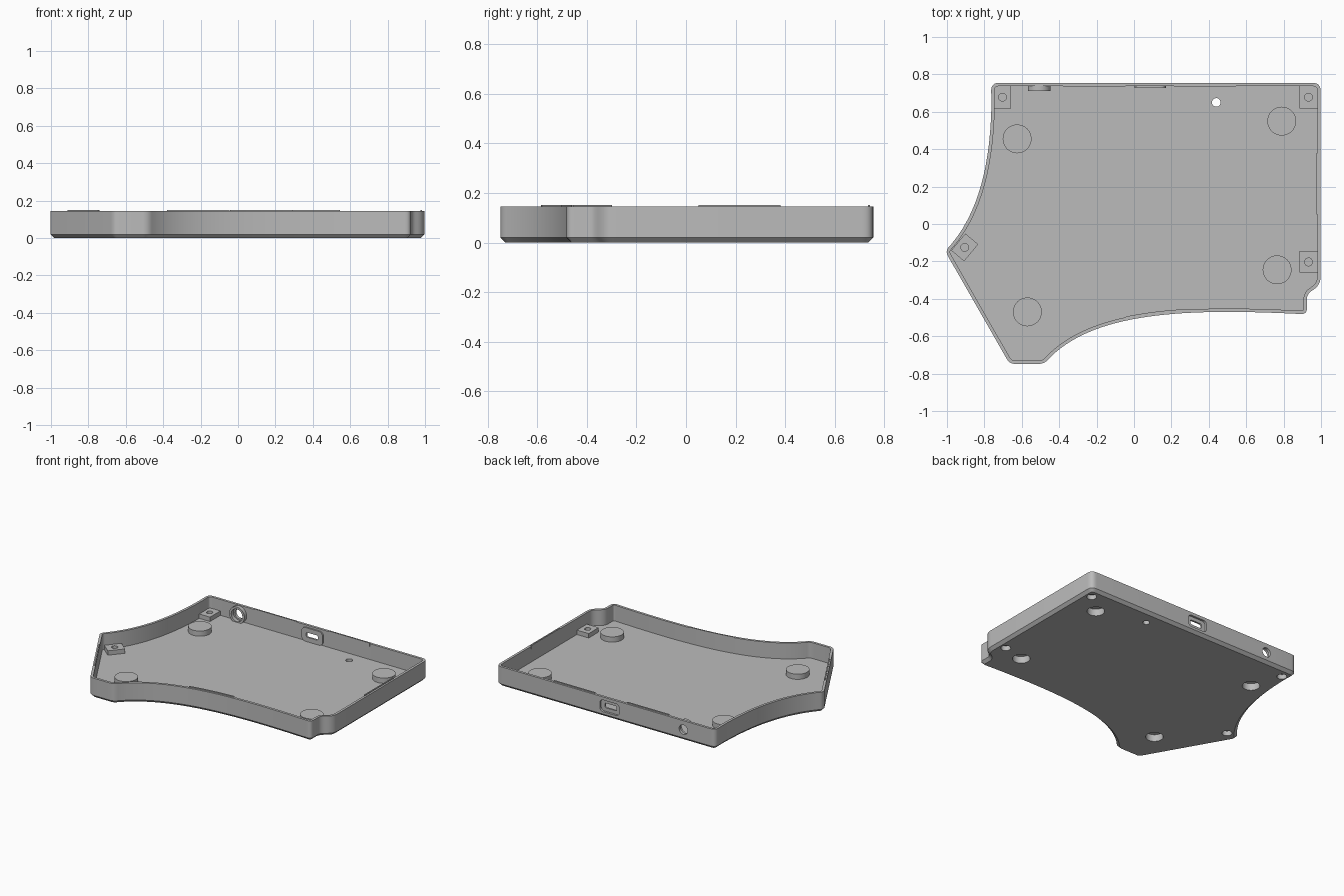
import bpy
import bmesh
from math import sin, cos, pi, radians
from mathutils import Vector, Matrix

if "Cube" in bpy.data.objects:
    bpy.data.objects.remove(bpy.data.objects["Cube"], do_unlink=True)

# One grey plastic for everything
grey = bpy.data.materials.new("grey plastic")
grey.use_nodes = True
grey.diffuse_color = (0.5, 0.5, 0.5, 1)
grey.node_tree.nodes["Principled BSDF"].inputs["Base Color"].default_value = (0.5, 0.5, 0.5, 1)

WALL, CHAMFER, FLOOR, RIM = 0.018, 0.02, 0.03, 0.145
BACK, PORT_Z = 0.755, 0.08


def stack(name, loops):
    """Closed solid through a stack of matching loops, capped at both ends."""
    bm = bmesh.new()
    rings = [[bm.verts.new(p) for p in loop] for loop in loops]
    count = len(rings[0])
    for low, high in zip(rings, rings[1:]):
        for i in range(count):
            j = (i + 1) % count
            bm.faces.new((low[i], low[j], high[j], high[i]))
    bm.faces.new(rings[0][::-1])
    bm.faces.new(rings[-1])
    bmesh.ops.recalc_face_normals(bm, faces=bm.faces)
    mesh = bpy.data.meshes.new(name)
    bm.to_mesh(mesh)
    bm.free()
    mesh.materials.append(grey)
    obj = bpy.data.objects.new(name, mesh)
    bpy.context.collection.objects.link(obj)
    return obj


def flat(points, z):
    return [(p[0], p[1], z) for p in points]


def prism(name, points, z0, z1):
    return stack(name, [flat(points, z0), flat(points, z1)])


def circle(x, y, r, n=40):
    return [(x + r * cos(2 * pi * i / n), y + r * sin(2 * pi * i / n)) for i in range(n)]


def rectangle(x, y, w, d, angle=0):
    turn = Matrix.Rotation(radians(angle), 2)
    return [Vector((x, y)) + turn @ Vector((sx * w / 2, sy * d / 2))
            for sx, sy in ((-1, -1), (1, -1), (1, 1), (-1, 1))]


def rounded(x, z, w, h, r):
    """Rounded rectangle for the ports."""
    pts = []
    for k, (sx, sy) in enumerate(((1, 1), (-1, 1), (-1, -1), (1, -1))):
        for i in range(7):
            a = (k + i / 6) * pi / 2
            pts.append((x + sx * (w / 2 - r) + r * cos(a), z + sy * (h / 2 - r) + r * sin(a)))
    return pts


def across(name, points, y0, y1):
    """Prism running through the back wall."""
    return stack(name, [[(p[0], y, p[1]) for p in points] for y in (y0, y1)])


def curve(a, b, c, d, n):
    a, b, c, d = map(Vector, (a, b, c, d))
    return [a * (1 - t) ** 3 + 3 * b * t * (1 - t) ** 2 + 3 * c * t * t * (1 - t) + d * t ** 3
            for t in (i / n for i in range(n + 1))]


def soften(corners, n=7):
    """Round every corner that carries a tangent length."""
    out = []
    for i, (p, t) in enumerate(corners):
        if not t:
            out.append(p)
            continue
        a = p + (corners[i - 1][0] - p).normalized() * t
        b = p + (corners[(i + 1) % len(corners)][0] - p).normalized() * t
        out += [a * (1 - s) ** 2 + 2 * p * s * (1 - s) + b * s * s
                for s in (k / n for k in range(n + 1))]
    return out


def inset(points, d):
    out = []
    for i, p in enumerate(points):
        u = (p - points[i - 1]).normalized()
        v = (points[(i + 1) % len(points)] - p).normalized()
        m, n = Vector((-u.y, u.x)), Vector((-v.y, v.x))
        out.append(p + (m + n) / (1 + m.dot(n)) * d)
    return out


def carve(target, cutters):
    for c in cutters:
        mod = target.modifiers.new("cut", "BOOLEAN")
        mod.operation, mod.solver, mod.object = "DIFFERENCE", "EXACT", c
    bpy.context.view_layer.update()
    graph = bpy.context.evaluated_depsgraph_get()
    mesh = bpy.data.meshes.new_from_object(target.evaluated_get(graph))
    target.modifiers.clear()
    target.data = mesh


# Tray outline, counterclockwise from the back left corner of the model
side = curve((-0.762, 0.66), (-0.765, 0.35), (-0.82, 0.05), (-1.01, -0.145), 16)
front = curve((-0.48, -0.748), (-0.24, -0.46), (0.3, -0.45), (0.925, -0.483), 36)
corners = [(Vector((0.998, BACK)), 0.045), (Vector((-0.765, BACK)), 0.045)]
corners += [(p, 0) for p in side[:-1]] + [(side[-1], 0.03)]
corners += [(Vector((-0.665, -0.748)), 0.03), (front[0], 0.03)]
corners += [(p, 0) for p in front[1:-1]] + [(front[-1], 0.034)]
corners += [(Vector((0.924, -0.375)), 0.03), (Vector((0.998, -0.325)), 0.045)]
outline = soften(corners)
inner = inset(outline, WALL)

tray = stack("tray", [flat(inset(outline, CHAMFER), 0), flat(outline, CHAMFER),
                      flat(outline, RIM), flat(inner, RIM), flat(inner, FLOOR)])
parts, cutters = [tray], []

# Round foot housings, hollow from below
for i, (x, y) in enumerate(((-0.625, 0.455), (0.79, 0.55), (0.765, -0.245), (-0.57, -0.47))):
    foot = prism(f"foot_housing_{i}", circle(x, y, 0.077), FLOOR - 0.004, 0.068)
    hole = prism("foot_cutter", circle(x, y, 0.058), -0.02, 0.05)
    carve(foot, [hole])
    parts.append(foot)
    cutters.append(hole)

# Screw pads with a wider recess below and a pilot hole above
pads = ((-0.703, 0.678, 0.09, 0.12, 0), (0.933, 0.678, 0.096, 0.12, 0),
        (0.933, -0.203, 0.096, 0.115, 0), (-0.905, -0.125, 0.09, 0.118, -40))
for i, (x, y, w, d, angle) in enumerate(pads):
    pad = prism(f"screw_pad_{i}", rectangle(x, y, w, d, angle), FLOOR - 0.004, 0.062)
    recess = prism("recess_cutter", circle(x, y, 0.033), -0.02, 0.034)
    pilot = prism("pilot_cutter", circle(x, y, 0.021), 0.039, 0.1)
    carve(pad, [recess, pilot])
    parts.append(pad)
    cutters += [recess, pilot]

# Reset hole through the floor
cutters.append(prism("reset_cutter", circle(0.44, 0.65, 0.023), -0.02, 0.1))

# Round jack port with a collar inside
jack = across("jack_collar", circle(-0.507, PORT_Z, 0.061), 0.71, BACK - 0.008)
jack_cuts = [across("jack_cutter", circle(-0.507, PORT_Z, 0.034), 0.6, 0.85),
             across("jack_seat_cutter", circle(-0.507, PORT_Z, 0.045), 0.6, 0.735)]
carve(jack, jack_cuts)

# Plug port: inner plate, outer recess and slot
plate = across("plug_plate", rounded(0.087, PORT_Z, 0.17, 0.1, 0.03), 0.727, BACK - 0.004)
plug_cuts = [across("plug_recess_cutter", rounded(0.087, PORT_Z, 0.155, 0.085, 0.025), 0.74, 0.85),
             across("plug_cutter", rounded(0.087, PORT_Z, 0.095, 0.034, 0.01), 0.6, 0.85)]
carve(plate, plug_cuts)
parts += [jack, plate]
cutters += [jack_cuts[0]] + plug_cuts
carve(tray, cutters)
for c in cutters + jack_cuts[1:]:
    bpy.data.objects.remove(c, do_unlink=True)

# Snap strips standing just above the rim
straight = {"back_strip_right": ((-0.38, 0.738), (-0.045, 0.738)),
            "back_strip_left": ((0.215, 0.738), (0.545, 0.738)),
            "side_strip_left": ((0.981, 0.05), (0.981, 0.38)),
            "side_strip_right": ((-0.907, -0.3), (-0.745, -0.583))}
for name, (a, b) in straight.items():
    a, b = Vector(a), Vector(b)
    u = (b - a).normalized() * 0.004
    n = Vector((-u.y, u.x))
    parts.append(prism(name, [a - n, b - n, b + n, a + n], 0.125, 0.151))
span = [i for i, p in enumerate(outline) if -0.05 < p.x < 0.31 and p.y < -0.4]
near, far = inset(outline, 0.013), inset(outline, 0.021)
parts.append(prism("front_strip", [near[i] for i in span] + [far[i] for i in reversed(span)],
                   0.125, 0.151))

# Smooth curved walls, keep the edges crisp
bpy.ops.object.select_all(action="DESELECT")
for part in parts:
    part.select_set(True)
bpy.context.view_layer.objects.active = tray
bpy.ops.object.shade_smooth_by_angle(angle=radians(28))
